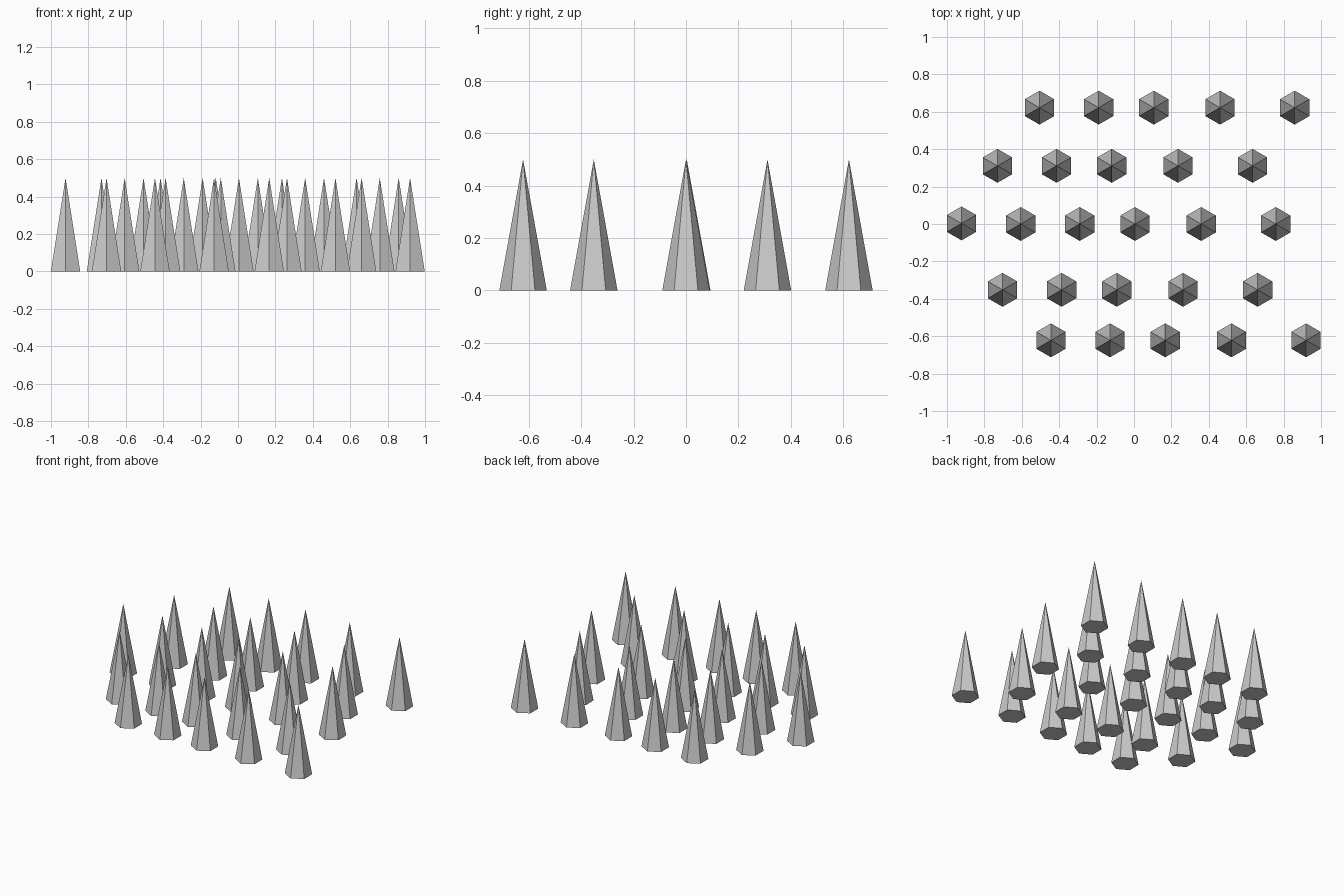
import bpy

if "Cube" in bpy.data.objects:
    bpy.data.objects.remove(bpy.data.objects["Cube"], do_unlink=True)

# Plain grey material
GREY = (0.6, 0.6, 0.6, 1.0)
mat = bpy.data.materials.new("spike grey")
mat.use_nodes = True
mat.diffuse_color = GREY
mat.node_tree.nodes["Principled BSDF"].inputs["Base Color"].default_value = GREY

RADIUS, HEIGHT = 0.0905, 0.5

# One six-sided spike, its mesh shared by all the others
bpy.ops.mesh.primitive_cone_add(vertices=6, radius1=RADIUS, radius2=0, depth=HEIGHT)
first = bpy.context.object
mesh = first.data
mesh.name = "spike"
mesh.materials.append(mat)
bpy.data.objects.remove(first, do_unlink=True)


def add_spike(row, number, x, y):
    spike = bpy.data.objects.new(f"spike_row{row}_{number}", mesh)
    spike.location = (x, y, HEIGHT / 2)
    bpy.context.collection.objects.link(spike)


# Every row repeats the same uneven spacing from its own start point
spacing = (0, 0.316, 0.611, 0.965, 1.364)
row_starts = [(-0.444, -0.622), (-0.703, -0.352), (-0.606, 0.0),
              (-0.73, 0.311), (-0.505, 0.622)]
for row, (start, y) in enumerate(row_starts, 1):
    for number, step in enumerate(spacing, 1):
        add_spike(row, number, start + step, y)

# The middle row has one extra spike at its right end
add_spike(3, 0, -0.922, 0.003)
